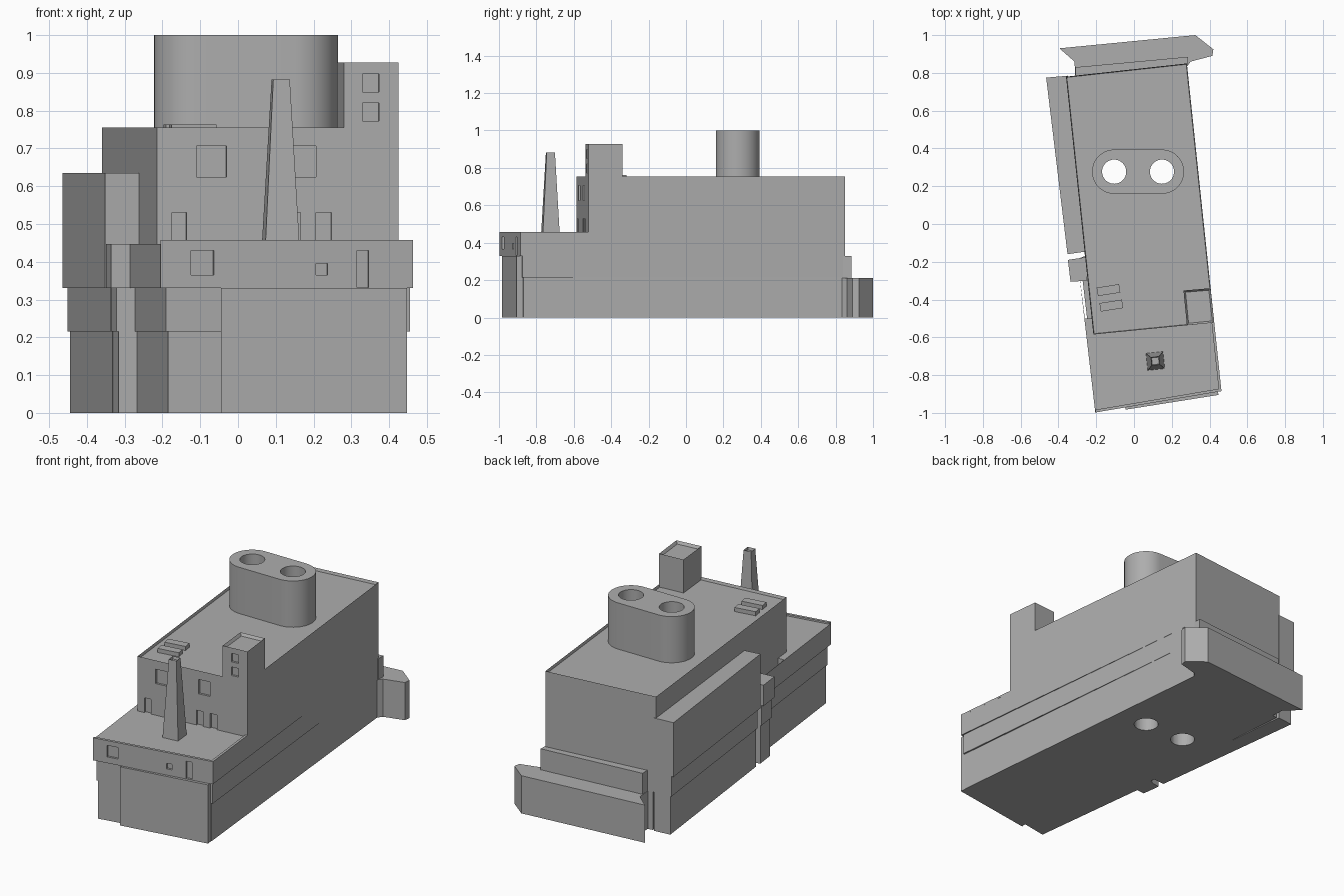
import bpy, bmesh, math
from mathutils import Matrix, Vector

if "Cube" in bpy.data.objects:
    bpy.data.objects.remove(bpy.data.objects["Cube"], do_unlink=True)

grey = bpy.data.materials.new("plain_grey")
grey.use_nodes = True
grey.diffuse_color = (0.42, 0.42, 0.42, 1)
grey.node_tree.nodes["Principled BSDF"].inputs["Base Color"].default_value = grey.diffuse_color


def finish(name, bm):
    bmesh.ops.recalc_face_normals(bm, faces=bm.faces)
    mesh = bpy.data.meshes.new(name)
    bm.to_mesh(mesh)
    bm.free()
    mesh.materials.append(grey)
    obj = bpy.data.objects.new(name, mesh)
    bpy.context.collection.objects.link(obj)
    return obj


def prism(name, outline, z0, z1, rim=0, sink=0.015):
    """Extrude a plan outline; a rim leaves a parapet round a sunken roof."""
    bm = bmesh.new()
    base = bm.faces.new([bm.verts.new((x, y, z0)) for x, y in outline])
    ext = bmesh.ops.extrude_face_region(bm, geom=[base])["geom"]
    bmesh.ops.translate(bm, vec=(0, 0, z1 - z0),
                        verts=[g for g in ext if isinstance(g, bmesh.types.BMVert)])
    bmesh.ops.recalc_face_normals(bm, faces=bm.faces)
    if rim:
        top = max(bm.faces, key=lambda f: f.calc_center_median().z)
        bmesh.ops.inset_region(bm, faces=[top], thickness=rim)
        bmesh.ops.translate(bm, vec=(0, 0, -sink), verts=top.verts)
    return finish(name, bm)


def add_box(bm, centre, size, angle):
    bmesh.ops.create_cube(bm, size=1, matrix=Matrix.Translation(centre)
                          @ Matrix.Rotation(angle, 4, "Z") @ Matrix.Diagonal((*size, 1)))


def cut(targets, cutter):
    cutter.hide_render = True
    for obj in targets:
        mod = obj.modifiers.new("cut", "BOOLEAN")
        mod.operation, mod.solver, mod.object = "DIFFERENCE", "EXACT", cutter
        bpy.context.view_layer.objects.active = obj
        bpy.ops.object.modifier_apply(modifier=mod.name)
    bpy.data.objects.remove(cutter, do_unlink=True)


def windows(obj, a, b, openings):
    """Recess openings (x0, x1, z0, z1) into the wall from a to b."""
    bm = bmesh.new()
    angle = math.atan2(b[1] - a[1], b[0] - a[0])
    for x0, x1, z0, z1 in openings:
        x = (x0 + x1) / 2
        y = a[1] + (x - a[0]) * math.tan(angle)
        add_box(bm, (x, y, (z0 + z1) / 2), ((x1 - x0) / math.cos(angle), 0.024, z1 - z0), angle)
    cut([obj], finish("window_cutter", bm))


# Stepped base: each lower level is drawn in a little further
def base_outline(left, right, front):
    return [(-0.36 + left, 0.78), (0.28, 0.85), (0.463 - right, -0.885 + front),
            (-0.205 + left, -0.995 + front), (-0.30 + left, -0.18), (-0.26, -0.17)]


base_low = prism("base_low", base_outline(0.02, 0.018, 0.015), 0, 0.215)
base_mid = prism("base_mid", base_outline(0.014, 0.008, 0.01), 0.215, 0.33)
prism("front_panel", [(-0.045, -0.983), (0.447, -0.905), (0.44, -0.85), (-0.04, -0.93)], 0, 0.33)

# Front terrace with parapet on the front and one side
f0, f1 = (-0.205, -0.998), (0.463, -0.885)
terrace = prism("terrace", [f0, f1, (0.42, -0.48), (-0.26, -0.5), (-0.30, -0.18), (-0.24, -0.18)][:4]
                + [(-0.30, -0.18)], 0.33, 0.447)
prism("terrace_front_parapet", [f0, f1, (0.45, -0.872), (-0.203, -0.983)], 0.447, 0.457)
prism("terrace_side_parapet", [f1, (0.425, -0.522), (0.411, -0.524), (0.448, -0.873)], 0.447, 0.457)
windows(terrace, f0, f1, [(-0.125, -0.064, 0.365, 0.43), (0.206, 0.237, 0.365, 0.396),
                          (0.315, 0.346, 0.332, 0.43)])

# Tall main block and its corner tower
m0, m1 = (-0.215, -0.585), (0.425, -0.522)
main = prism("main_block", [(-0.36, 0.78), (0.28, 0.85), m1, m0], 0.33, 0.755, rim=0.006)
tower = prism("corner_tower", [(0.28, -0.536), m1, (0.405, -0.34), (0.262, -0.352)],
              0.735, 0.928, rim=0.014)
windows(main, m0, m1, [(-0.11, -0.03, 0.625, 0.706), (0.14, 0.207, 0.625, 0.706),
                       (-0.175, -0.136, 0.447, 0.53), (0.128, 0.166, 0.447, 0.53),
                       (0.207, 0.247, 0.447, 0.53)])
windows(tower, m0, m1, [(0.33, 0.373, 0.772, 0.82), (0.33, 0.373, 0.849, 0.897)])

# Side annexes, stepped like the base
for z0, z1, tall_top, d in ((0, 0.215, 0.215, 0.02), (0.215, 0.33, 0.33, 0.014),
                            (0.33, 0.447, 0.635, 0)):
    prism("long_annex", [(-0.465 + d, 0.775), (-0.35, 0.785), (-0.25, -0.145),
                         (-0.352 + d, -0.16 + d / 2)], z0, tall_top)
    prism("short_annex", [(-0.35 + d, -0.19), (-0.25, -0.175), (-0.25, -0.3 + d / 2),
                          (-0.336 + d, -0.306 + d / 2)], z0, z1)

# Low dock and ledge at the back
prism("back_dock", [(-0.395, 0.93), (0.325, 1.0), (0.42, 0.925), (0.415, 0.89), (0.3, 0.86),
                    (0.27, 0.82), (-0.31, 0.77), (-0.315, 0.86)], 0, 0.212)
prism("back_ledge", [(-0.31, 0.83), (0.285, 0.885), (0.285, 0.84), (-0.31, 0.77)], 0.212, 0.33)

# Twin flue stack with round-ended plan
flues, cy, r = (-0.105, 0.148), 0.277, 0.117
arc = [i * math.pi / 24 - math.pi / 2 for i in range(25)]
plan = [(flues[1] + r * math.cos(t), cy + r * math.sin(t)) for t in arc]
plan += [(flues[0] - r * math.cos(t), cy - r * math.sin(t)) for t in arc]
stack = prism("flue_stack", plan, 0.735, 1.0)

# Flue shafts run right through to the underside
bm = bmesh.new()
for x in flues:
    bmesh.ops.create_cone(bm, cap_ends=True, segments=40, radius1=0.064, radius2=0.064,
                          depth=3, matrix=Matrix.Translation((x, cy, 0.5)))
cut([stack, main, base_mid, base_low], finish("shaft_cutter", bm))

# Roof vents
bm = bmesh.new()
for x, y in ((-0.135, -0.35), (-0.12, -0.432)):
    add_box(bm, (x, y, 0.75), (0.12, 0.045, 0.026), math.radians(9))
finish("roof_vents", bm)

# Tapered chimney with a hollow tip
bm = bmesh.new()
bmesh.ops.create_cone(bm, cap_ends=True, segments=4, radius1=0.064, radius2=0.031, depth=0.436,
                      matrix=Matrix.Translation((0.113, -0.725, 0.665))
                      @ Matrix.Rotation(math.radians(51), 4, "Z"))
tip = max(bm.faces, key=lambda f: f.calc_center_median().z)
bmesh.ops.inset_region(bm, faces=[tip], thickness=0.005)
bmesh.ops.translate(bm, vec=(0, 0, -0.015), verts=tip.verts)
finish("tapered_chimney", bm)

# Smooth the round stack, keep its edges sharp
bpy.ops.object.select_all(action="DESELECT")
stack.select_set(True)
bpy.context.view_layer.objects.active = stack
bpy.ops.object.shade_smooth_by_angle()
